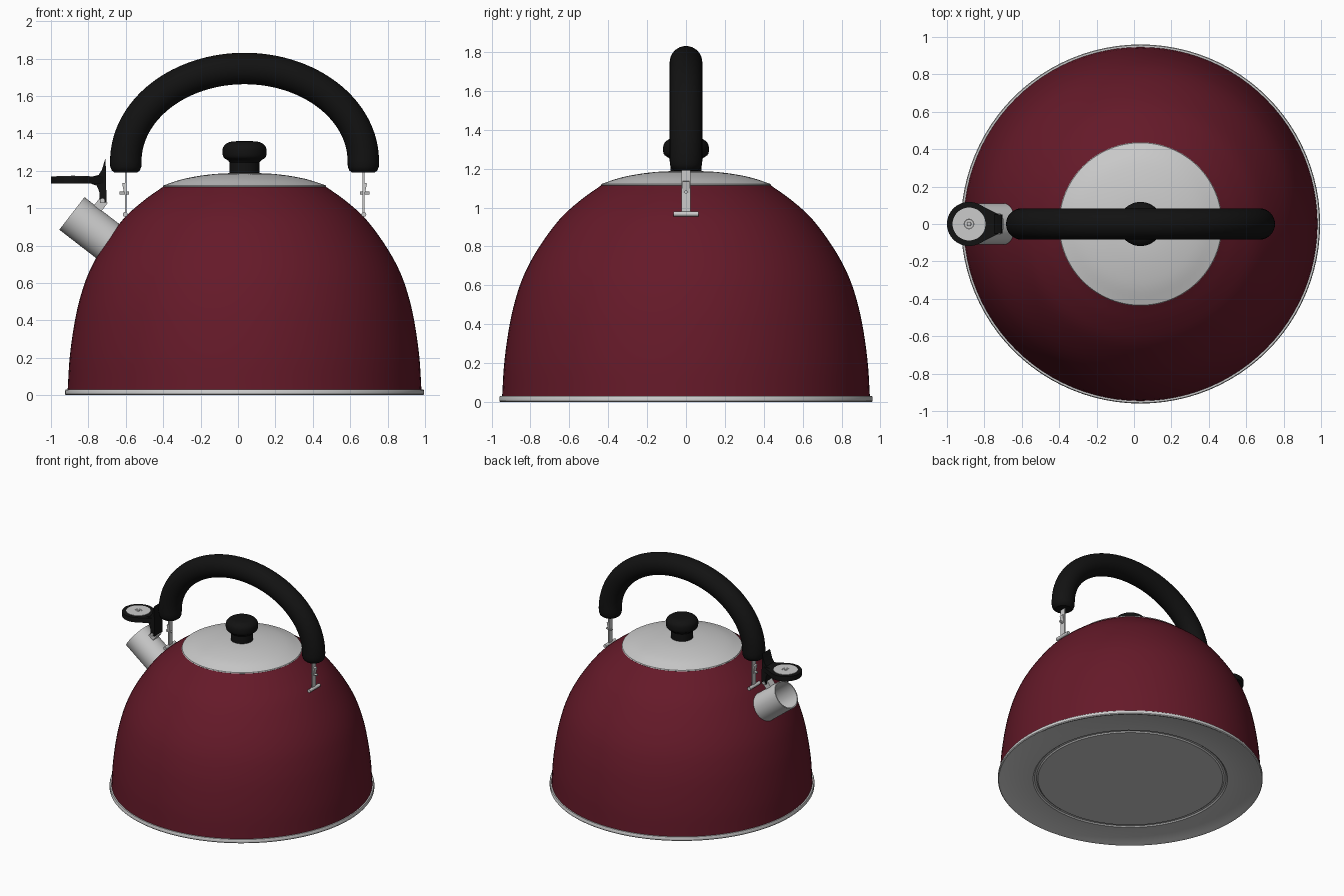
import bpy, bmesh, math
from mathutils import Vector, Matrix

if "Cube" in bpy.data.objects:
    bpy.data.objects.remove(bpy.data.objects["Cube"])

CX = 0.035  # axis of the kettle body


def material(name, rgb):
    m = bpy.data.materials.new(name)
    m.diffuse_color = (*rgb, 1)
    m.use_nodes = True
    m.node_tree.nodes["Principled BSDF"].inputs["Base Color"].default_value = m.diffuse_color
    return m


RED = material("dark_red", (0.13, 0.010, 0.022))
BLACK = material("black", (0.006, 0.006, 0.006))


def finish(name, bm, mat=None, matrix=None, angle=35):
    me = bpy.data.meshes.new(name)
    if matrix is not None:
        bm.transform(matrix)
    bm.to_mesh(me)
    bm.free()
    ob = bpy.data.objects.new(name, me)
    bpy.context.collection.objects.link(ob)
    if mat:
        me.materials.append(mat)
    bpy.ops.object.select_all(action='DESELECT')
    ob.select_set(True)
    bpy.context.view_layer.objects.active = ob
    bpy.ops.object.shade_smooth_by_angle(angle=math.radians(angle))
    return ob


def spline(pts, n=5):
    """Catmull-Rom smoothing of a coarse profile."""
    p = [Vector(q) for q in pts]
    p = [2 * p[0] - p[1]] + p + [2 * p[-1] - p[-2]]
    out = []
    for a, b, c, d in zip(p, p[1:], p[2:], p[3:]):
        for k in range(n):
            t = k / n
            out.append(0.5 * (2 * b + (c - a) * t + (2 * a - 5 * b + 4 * c - d) * t * t
                              + (3 * b - a - 3 * c + d) * t ** 3))
    return out + [p[-2]]


def lathe(name, profile, mat=None, matrix=Matrix.Translation((CX, 0, 0)), seg=96):
    """Revolve (radius, z) points, listed so the outside is on the right."""
    bm = bmesh.new()
    rings = []
    for r, z in profile:
        if r < 1e-5:
            rings.append([bm.verts.new((0, 0, z))] * seg)
        else:
            rings.append([bm.verts.new((r * math.cos(2 * math.pi * j / seg),
                                        r * math.sin(2 * math.pi * j / seg), z)) for j in range(seg)])
    for lo, hi in zip(rings, rings[1:]):
        for j in range(seg):
            k = (j + 1) % seg
            bm.faces.new(list(dict.fromkeys((lo[j], lo[k], hi[k], hi[j]))))
    return finish(name, bm, mat, matrix)


def prism(name, outline, depth, mat=None, matrix=None):
    """Extrude an XY outline along +Z."""
    bm = bmesh.new()
    f = bm.faces.new([bm.verts.new((x, y, 0)) for x, y in outline])
    ext = bmesh.ops.extrude_face_region(bm, geom=[f])
    bmesh.ops.translate(bm, vec=(0, 0, depth),
                        verts=[v for v in ext['geom'] if isinstance(v, bmesh.types.BMVert)])
    bmesh.ops.recalc_face_normals(bm, faces=bm.faces)
    return finish(name, bm, mat, matrix)


def box(name, center, size, tilt=0):
    bm = bmesh.new()
    bmesh.ops.create_cube(bm, size=1)
    return finish(name, bm, None, Matrix.Translation(center) @ Matrix.Rotation(tilt, 4, 'Y')
                  @ Matrix.Diagonal((*size, 1)))


def rod(name, center, radius, length, axis):
    bm = bmesh.new()
    bmesh.ops.create_cone(bm, cap_ends=True, segments=20, radius1=radius, radius2=radius, depth=length)
    return finish(name, bm, None, Matrix.Translation(center)
                  @ Vector(axis).to_track_quat('Z', 'Y').to_matrix().to_4x4())


# Body shell, base pan and lid
lathe("kettle_body", spline([(0.946, 0.025), (0.935, 0.2), (0.912, 0.37), (0.882, 0.51), (0.835, 0.65),
                             (0.76, 0.79), (0.65, 0.94), (0.54, 1.04), (0.435, 1.115)]), RED)
lathe("base_pan", [(0, 0.008), (0.67, 0.008), (0.68, 0.016), (0.695, 0.016), (0.705, 0.008), (0.93, 0.008),
                   (0.945, 0), (0.955, 0), (0.96, 0.006), (0.96, 0.024), (0.956, 0.03), (0.94, 0.03)])
lathe("lid", [(0.43, 1.105), (0.437, 1.115)] + spline([(0.434, 1.122), (0.32, 1.158), (0.17, 1.182), (0, 1.19)]))

# Lid knob
lathe("lid_knob", [(0.08, 1.17), (0.08, 1.245)]
      + spline([(0.088, 1.255), (0.112, 1.272), (0.118, 1.3), (0.112, 1.33), (0.085, 1.352),
                (0.045, 1.358), (0, 1.36)]), BLACK, seg=48)

# Arched handle: swept tube with rounded ends
A, B, ZC, R = 0.635, 0.497, 1.25, 0.084
path = []
for k in range(65):
    t = math.pi * k / 64
    p = Vector((CX - A * math.cos(t), 0, ZC + B * math.sin(t)))
    path.append((p, Vector((A * math.sin(t), 0, B * math.cos(t))).normalized(), R))
ends = [(0.0, 0.06), (0.012, 0.075), (0.032, 0.083)]
low = [(Vector((-0.6, 0, 1.19 + h)), Vector((0, 0, 1)), r) for h, r in ends]
high = [(Vector((2 * CX + 0.6, 0, 1.19 + h)), Vector((0, 0, -1)), r) for h, r in reversed(ends)]
bm = bmesh.new()
rings = []
for p, d, r in low + path + high:
    side = Vector((0, 1, 0))
    up = d.cross(side)
    rings.append([bm.verts.new(p + r * (math.cos(a) * side + math.sin(a) * up))
                  for a in (2 * math.pi * j / 32 for j in range(32))])
for a, b in zip(rings, rings[1:]):
    for j in range(32):
        k = (j + 1) % 32
        bm.faces.new((a[j], a[k], b[k], b[j]))
bm.faces.new(rings[0])
bm.faces.new(rings[-1])
bmesh.ops.recalc_face_normals(bm, faces=bm.faces)
finish("handle", bm, BLACK)

# Handle brackets: strap, hinge pin and foot on each side
for s, side in ((-1, "left"), (1, "right")):
    x = CX + s * 0.635
    box(side + "_bracket_strap", (x, 0, 1.085), (0.01, 0.044, 0.25))
    box(side + "_bracket_tab", (x + s * 0.006, 0, 1.105), (0.016, 0.034, 0.06), s * 0.2)
    rod(side + "_bracket_pin", (x + s * 0.008, 0, 1.08), 0.008, 0.05, (1, 0, 0))
    rod(side + "_bracket_foot", (x + s * 0.003, 0, 0.967), 0.013, 0.13, (0, 1, 0))

# Spout tube, hollow and tilted
axis = Vector((-0.79, 0, 0.61)).normalized()
mouth = Vector((-0.888, 0, 0.972))
L = 0.34
spout = Matrix.Translation(mouth - axis * L) @ axis.to_track_quat('Z', 'Y').to_matrix().to_4x4()
lathe("spout", [(0.11, 0), (0.11, L), (0.102, L), (0.102, 0.02)], None, spout, 48)

# Whistle cap: rounded plate with a tapered arm, grey disc and lever
DX, DR = -0.882, 0.118
plate = [(DX + DR * math.cos(a), DR * math.sin(a))
         for a in (math.radians(60 + 240 * k / 36) for k in range(37))]
prism("whistle_plate", plate + [(-0.72, -0.05), (-0.72, 0.05)], 0.038, BLACK, Matrix.Translation((0, 0, 1.131)))
lathe("whistle_disc", [(0.088, 1.16), (0.088, 1.172), (0.026, 1.172), (0.024, 1.1705), (0.012, 1.1705),
                       (0.01, 1.175), (0, 1.175)], None, Matrix.Translation((DX, 0, 0)), 48)
lever = [(-0.78, 1.169), (-0.745, 1.178), (-0.728, 1.205), (-0.708, 1.27), (-0.703, 1.03),
         (-0.738, 1.03), (-0.742, 1.09), (-0.755, 1.12), (-0.785, 1.131)]
prism("whistle_lever", lever, 0.1, BLACK, Matrix.Translation((0, 0.05, 0)) @ Matrix.Rotation(math.pi / 2, 4, 'X'))

# Hinge joining the lever to the spout
box("whistle_hinge", (-0.738, 0, 1.015), (0.05, 0.06, 0.07), 0.65)
rod("whistle_hinge_pin", (-0.725, 0, 1.04), 0.012, 0.11, (0, 1, 0))
